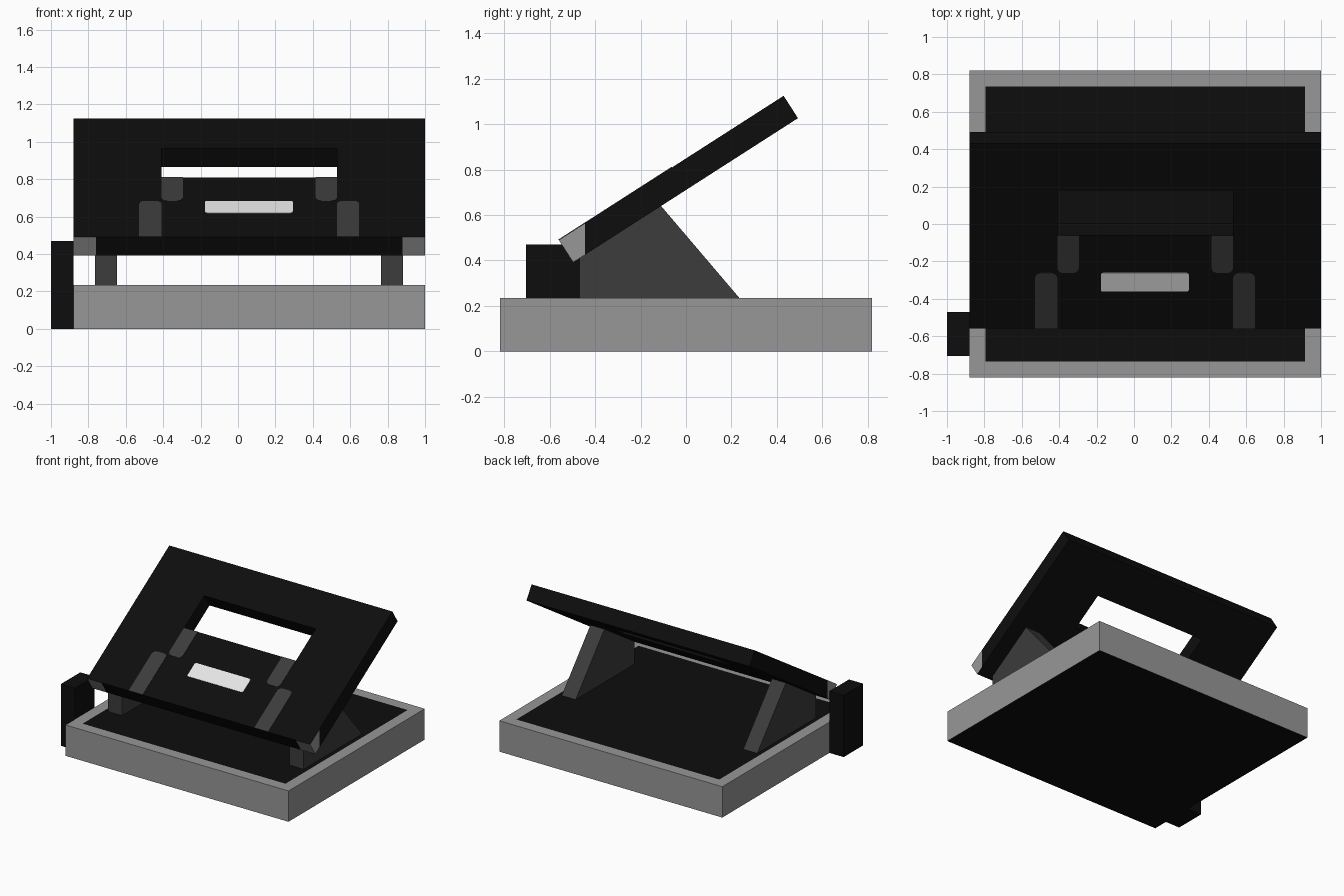
import bpy, bmesh, math
from mathutils import Vector

if "Cube" in bpy.data.objects:
    bpy.data.objects.remove(bpy.data.objects["Cube"])

CX = 0.06                      # symmetry line of the body
TILT = math.atan2(0.635, 0.99)
C, S = math.cos(TILT), math.sin(TILT)


def material(name, v):
    m = bpy.data.materials.new(name)
    m.diffuse_color = (v, v, v, 1)
    m.use_nodes = True
    m.node_tree.nodes["Principled BSDF"].inputs["Base Color"].default_value = m.diffuse_color
    return m


BLACK = material("black", 0.004)
GREY = material("mid grey", 0.31)
DARK = material("dark grey", 0.045)
LIGHT = material("light grey", 0.78)


def finish(name, bm, *mats):
    bmesh.ops.recalc_face_normals(bm, faces=bm.faces)
    me = bpy.data.meshes.new(name)
    bm.to_mesh(me)
    bm.free()
    for m in mats:
        me.materials.append(m)
    ob = bpy.data.objects.new(name, me)
    bpy.context.collection.objects.link(ob)
    return ob


def extrude(points, offset):
    """Solid made by sweeping a flat outline along an offset."""
    bm = bmesh.new()
    f = bm.faces.new([bm.verts.new(p) for p in points])
    r = bmesh.ops.extrude_face_region(bm, geom=[f])
    moved = [v for v in r["geom"] if isinstance(v, bmesh.types.BMVert)]
    bmesh.ops.translate(bm, verts=moved, vec=offset)
    return bm


def rect(x0, x1, y0, y1, z):
    return [(x0, y0, z), (x1, y0, z), (x1, y1, z), (x0, y1, z)]


def on_panel(x, s, t=0.0):
    """x across, s up the slope, t above the sloped surface."""
    return Vector((x, -0.56 + s * C - t * S, 0.49 + s * S + t * C))


# Base tray: grey rim, black top field and black underside
bm = extrude(rect(-0.88, 1.0, -0.82, 0.82, 0), (0, 0, 0.235))
bmesh.ops.recalc_face_normals(bm, faces=bm.faces)
top = max(bm.faces, key=lambda f: f.calc_center_median().z)
bottom = min(bm.faces, key=lambda f: f.calc_center_median().z)
bmesh.ops.inset_region(bm, faces=[top], thickness=0.12)
top.material_index = bottom.material_index = 1
finish("base", bm, GREY, BLACK)

# Side block
finish("side_block", extrude(rect(-1.0, -0.88, -0.705, -0.47, 0), (0, 0, 0.47)), BLACK)

# Wedge supports
wedge = [(-0.47, 0.235), (0.235, 0.235), (-0.11, 0.64), (-0.47, 0.41)]
for side, x in (("left", -0.765), ("right", 0.765)):
    finish(side + "_support", extrude([(x, y, z) for y, z in wedge], (0.118, 0, 0)), DARK)

# Sloped panel with a rectangular window
LEN, THICK = 1.176, 0.117
outer = [(-0.88, 0), (1.0, 0), (1.0, LEN), (-0.88, LEN)]
inner = [(-0.41, 0.593), (0.53, 0.593), (0.53, 0.878), (-0.41, 0.878)]
bm = bmesh.new()
ot, ob, it, ib = [[bm.verts.new(on_panel(x, s, t)) for x, s in loop]
                  for loop in (outer, inner) for t in (0, -THICK)]
for a, b in ((ot, it), (ob, ib), (ot, ob), (it, ib)):
    for i in range(4):
        j = (i + 1) % 4
        bm.faces.new((a[i], a[j], b[j], b[i]))
bmesh.ops.recalc_face_normals(bm, faces=bm.faces)
for co, no in (((-0.76, 0, 0), (1, 0, 0)), ((0.88, 0, 0), (1, 0, 0)),
               ((0, -0.445, 0), (0, 1, 0))):
    bmesh.ops.bisect_plane(bm, geom=bm.verts[:] + bm.edges[:] + bm.faces[:],
                           plane_co=co, plane_no=no)
# Grey on the lower corners: front edge and side faces only
for f in bm.faces:
    c = f.calc_center_median()
    f.normal_update()
    if c.y < -0.445 and abs(c.x - CX) > 0.82 and (abs(f.normal.x) > 0.9 or f.normal.y < -0.7):
        f.material_index = 1
finish("sloped_panel", bm, BLACK, GREY)


def plate(name, x0, x1, s0, s1, radii, mat):
    """Thin marking; radii go lower left, lower right, upper right, upper left."""
    pts = []
    for k, (x, s) in enumerate(((x0, s0), (x1, s0), (x1, s1), (x0, s1))):
        r = radii[k]
        if not r:
            pts.append(on_panel(x, s))
            continue
        cx, cs = (x + r if x == x0 else x - r), (s + r if s == s0 else s - r)
        for i in range(4):
            a = math.radians(180 + 90 * k + 30 * i)
            pts.append(on_panel(cx + r * math.cos(a), cs + r * math.sin(a)))
    finish(name, extrude(pts, Vector((0, -S, C)) * 0.003), mat)


# Mirrored dark strips and the light label
R = 0.03
for side, m in (("left", -1), ("right", 1)):
    for part, a, b, s0, s1, rr in (("outer", 0.47, 0.588, 0.0, 0.356, (0, 0, R, R)),
                                   ("inner", 0.355, 0.47, 0.356, 0.593, (R, R, 0, 0))):
        x0, x1 = sorted((CX + m * a, CX + m * b))
        plate(f"{side}_{part}_strip", x0, x1, s0, s1, rr, DARK)
plate("label_plate", -0.177, 0.293, 0.237, 0.356, (0.012,) * 4, LIGHT)
